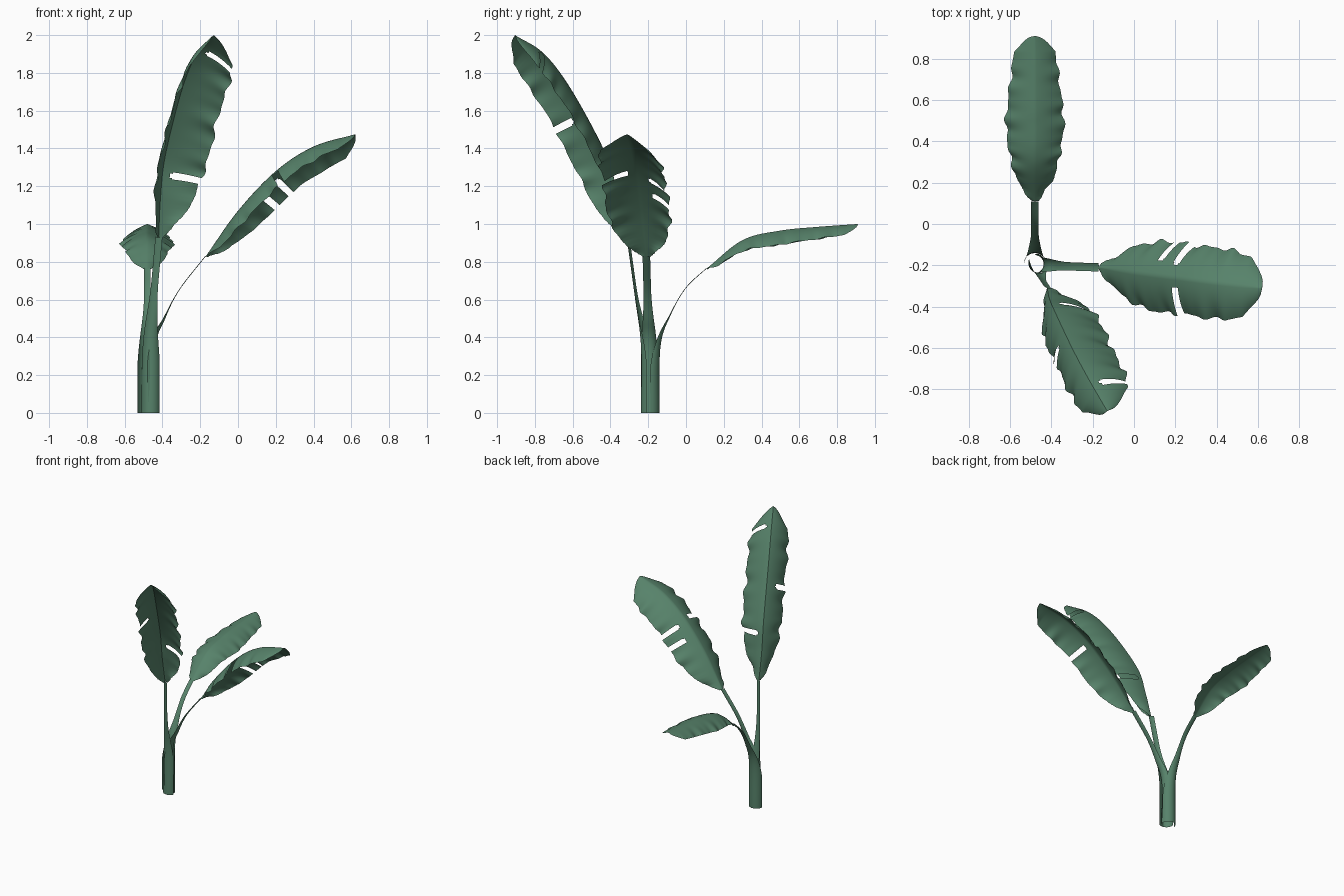
import bpy, bmesh, math
from mathutils import Vector

cube = bpy.data.objects.get("Cube")
if cube:
    bpy.data.objects.remove(cube, do_unlink=True)

green = bpy.data.materials.new("leaf_green")
green.use_nodes = True
colour = (0.095, 0.225, 0.145, 1)
green.diffuse_color = colour
green.node_tree.nodes["Principled BSDF"].inputs["Base Color"].default_value = colour
green.node_tree.nodes["Principled BSDF"].inputs["Roughness"].default_value = 0.7


def spline(points, per_span=40):
    """Dense smooth curve through the points."""
    p = [Vector(q) for q in points]
    p = [2 * p[0] - p[1]] + p + [2 * p[-1] - p[-2]]
    out = []
    for a, b, c, d in zip(p, p[1:], p[2:], p[3:]):
        for i in range(per_span):
            s = i / per_span
            out.append(0.5 * (2 * b + (c - a) * s + (2 * a - 5 * b + 4 * c - d) * s * s
                              + (3 * b - a - 3 * c + d) * s ** 3))
    return out + [p[-2]]


def resample(curve, count):
    """Evenly spaced positions and tangents along a dense curve."""
    dist = [0.0]
    for a, b in zip(curve, curve[1:]):
        dist.append(dist[-1] + (b - a).length)
    pos, k = [], 0
    for i in range(count + 1):
        want = dist[-1] * i / count
        while k < len(dist) - 2 and dist[k + 1] < want:
            k += 1
        pos.append(curve[k].lerp(curve[k + 1], (want - dist[k]) / (dist[k + 1] - dist[k])))
    tan = [(pos[min(i + 1, count)] - pos[max(i - 1, 0)]).normalized() for i in range(count + 1)]
    return list(zip(pos, tan))


def lookup(profile, u):
    """Smooth reading of a list of evenly spaced widths."""
    curve = spline([(w, 0, 0) for w in profile], 20)
    return curve[min(round(u * (len(curve) - 1)), len(curve) - 1)].x


def sheet(name, rows, keep=lambda i, j: True):
    """Skin a grid of points, leaving out unwanted cells."""
    bm = bmesh.new()
    grid = [[bm.verts.new(p) for p in row] for row in rows]
    for i in range(len(grid) - 1):
        for j in range(len(grid[i]) - 1):
            if keep(i, j):
                bm.faces.new((grid[i][j], grid[i][j + 1], grid[i + 1][j + 1], grid[i + 1][j]))
    bmesh.ops.delete(bm, geom=[v for v in bm.verts if not v.link_faces], context='VERTS')
    mesh = bpy.data.meshes.new(name)
    bm.to_mesh(mesh)
    bm.free()
    mesh.materials.append(green)
    obj = bpy.data.objects.new(name, mesh)
    bpy.context.collection.objects.link(obj)
    bpy.ops.object.select_all(action='DESELECT')
    obj.select_set(True)
    bpy.context.view_layer.objects.active = obj
    bpy.ops.object.shade_smooth_by_angle(angle=math.radians(35))


COLS, HALF = 160, 16


def blade(name, midrib, sides, profile, cuts, slit, ripple):
    """Folded leaf blade; sides holds the outward vector of each half."""
    sides = [Vector(s) for s in sides]
    rows = []
    for i, (m, tan) in enumerate(resample(spline(midrib), COLS)):
        u = i / COLS
        width = lookup(profile, u) * math.sqrt(min(1, (1 - u) / 0.09) + 0.0005)
        dirs = [(s - tan * s.dot(tan)).normalized() for s in sides]
        up = -(dirs[0] + dirs[1])
        row = []
        for j in range(-HALF, HALF + 1):
            k, t = (0 if j < 0 else 1), abs(j) / HALF
            d = dirs[k]
            n = tan.cross(d)
            n = n if n.dot(up) > 0 else -n
            wave = math.sin(u * 39 + k * 2) + 0.6 * math.sin(u * 64 + k)
            w = sides[k].length * width
            reach = w * t * (1 + 0.025 * wave * t)
            lift = w * 0.3 * t * (1 - t) + ripple * wave * t * t * min(1, 5 * width * (1 - u))
            row.append(m + d * reach + n * lift)
        rows.append(row)

    def keep(i, j):
        u, t = (i + 0.5) / COLS, abs(j + 0.5 - HALF) / HALF
        side = 0 if j < HALF else 1
        for s, at, start in cuts:
            off = abs(u - at) / slit
            if s == side and off < 1 and t > start + 0.08 * off * off:
                return False
        return True

    sheet(name, rows, keep)


def stalk(name, path, across, base_radius, neck_radius):
    """Channelled stalk, a wide sheath at the foot that narrows to the blade."""
    across = Vector(across).normalized()
    rows = []
    for i, (p, tan) in enumerate(resample(spline(path), 40)):
        u = i / 40
        f = min(1, max(0, (u - 0.25) / 0.5))
        f = f * f * (3 - 2 * f)
        r = base_radius + (neck_radius - base_radius) * f
        curl = 1.5 - 0.9 * f
        s = (across - tan * across.dot(tan)).normalized()
        out = s.cross(tan).normalized()
        rows.append([p + out * r * (math.cos(a) - 1) + s * r * math.sin(a) / math.sin(curl)
                     for a in (curl * k / 6 for k in range(-6, 7))])
        if i == 0:
            for q in rows[0]:
                q.z = 0
    sheet(name, rows)


# Width profiles from stalk to tip
pointed = [0.12, 0.52, 0.72, 0.85, 0.95, 1.0, 0.95, 0.88, 0.8, 0.72, 0.6]
blunt = [0.1, 0.56, 0.82, 0.95, 1.0, 1.0, 0.98, 1.0, 0.97, 0.85, 0.65]

# Low leaf reaching backwards
neck = (-0.48, 0.11, 0.765)
stalk("back_stalk", [(-0.48, -0.14, 0), (-0.48, -0.135, 0.35), (-0.48, -0.08, 0.52),
                     (-0.48, 0.0, 0.66), neck], (-1, 0, 0), 0.053, 0.018)
blade("back_leaf", [neck, (-0.48, 0.3, 0.915), (-0.48, 0.5, 0.965), (-0.48, 0.7, 0.985),
                    (-0.48, 0.91, 1.0)],
      [(-0.14, 0, -0.075), (0.14, 0, -0.075)], pointed, [], 0.01, 0.005)

# Middle leaf reaching to the left side
neck = (-0.17, -0.21, 0.83)
stalk("side_stalk", [(-0.43, -0.19, 0), (-0.435, -0.195, 0.35), (-0.385, -0.2, 0.5),
                     (-0.31, -0.205, 0.65), neck], (0, 1, 0), 0.046, 0.02)
blade("side_leaf", [neck, (0, -0.235, 1.07), (0.2, -0.26, 1.28), (0.4, -0.285, 1.41),
                    (0.62, -0.31, 1.475)],
      [(0.04, -0.18, -0.056), (0.087, 0.16, -0.115)], blunt,
      [(0, 0.55, 0.22), (1, 0.41, 0.35), (1, 0.52, 0.3)], 0.019, 0.006)

# Tall leaf leaning to the front
neck = (-0.42, -0.31, 0.93)
stalk("front_stalk", [(-0.48, -0.235, 0), (-0.475, -0.235, 0.35), (-0.45, -0.265, 0.6),
                      neck], (1, -0.4, 0), 0.05, 0.02)
blade("front_leaf", [neck, (-0.41, -0.36, 1.14), (-0.385, -0.42, 1.36), (-0.3, -0.6, 1.7),
                     (-0.22, -0.75, 1.9), (-0.13, -0.905, 2.0)],
      [(-0.04, -0.165, -0.08), (0.21, -0.03, -0.09)], blunt,
      [(0, 0.53, 0.4), (1, 0.26, 0.2), (1, 0.87, 0.2)], 0.015, 0.006)
